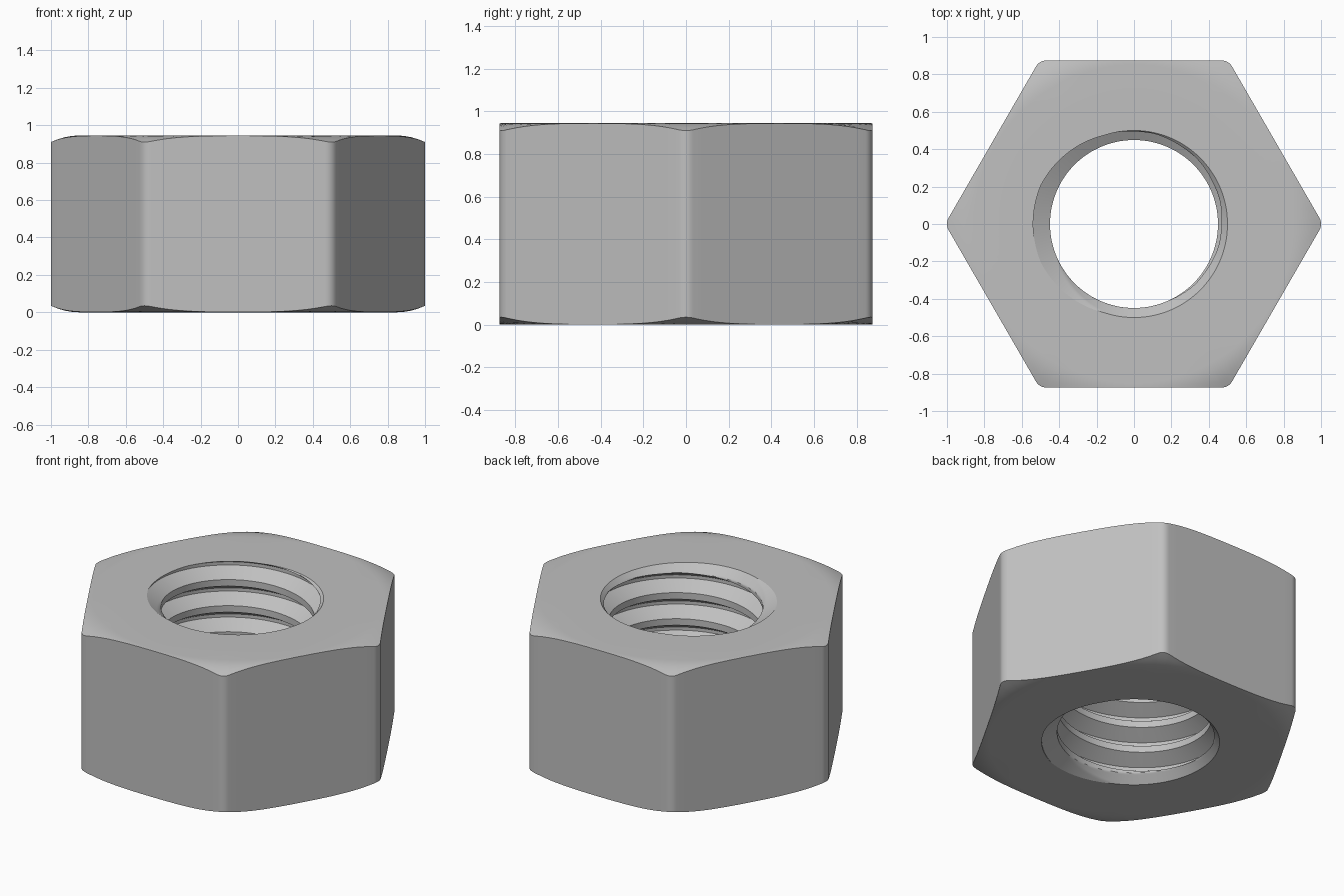
import bpy
import bmesh
from math import cos, sin, sqrt, radians, pi, tau

cube = bpy.data.objects.get("Cube")
if cube:
    bpy.data.objects.remove(cube, do_unlink=True)

# Dimensions
HEIGHT = 0.945
APOTHEM = 0.875                   # centre to flat side
FILLET = 0.067                    # rounding of the six upright edges
CHAMFER_START, CHAMFER_DROP = 0.85, 0.035
MINOR, MAJOR = 0.449, 0.539       # thread crest and root radii
PITCH = 0.168
COUNTERSINK = 0.5
ROWS = 32                         # mesh rows per thread turn

# Column angles, denser at the rounded corners
half = [0.65, 1.3, 1.95] + [2.5 * k for k in range(2, 12)]
offsets = sorted([0, 30] + half + [-a for a in half])
columns = [(radians(60 * s + a), radians(a)) for s in range(6) for a in offsets]
N = len(columns)


def hex_radius(a):
    """Rounded hexagon radius at angle a from the nearest corner."""
    if abs(a) < radians(2):
        c = (APOTHEM - FILLET) / cos(pi / 6)
        return c * cos(a) + sqrt(FILLET ** 2 - (c * sin(a)) ** 2)
    return APOTHEM / cos(pi / 6 - abs(a))


def drop(r):
    """How far the rounded chamfer falls below the end face."""
    t = max(0, r - CHAMFER_START) / (1 - CHAMFER_START)
    return CHAMFER_DROP * t * t


def bore_radius(angle, z):
    """Right-hand thread joined with a countersink at both ends."""
    phase = (z - HEIGHT) / PITCH - (angle - pi) / tau
    d = abs(phase - round(phase))
    t = min(1, max(0, (3 / 8 - d) / (5 / 16)))
    thread = MINOR + (MAJOR - MINOR) * t
    return max(thread, COUNTERSINK - min(z, HEIGHT - z))


bm = bmesh.new()
cache = {}


def point(key, angle, r, z):
    if key not in cache:
        cache[key] = bm.verts.new((r * cos(angle), r * sin(angle), z))
    return cache[key]


def add_face(verts):
    """Make a face, dropping corners that have merged."""
    unique = list(dict.fromkeys(verts))
    if len(unique) > 2:
        bm.faces.new(unique)


def bore_vert(i, j):
    """Rows follow the helix and are trimmed at the two end faces."""
    if i == N:
        i, j = 0, j + ROWS
    angle = columns[i][0]
    z = HEIGHT + (j / ROWS + (angle - pi) / tau) * PITCH
    if z < 0.0005:
        z, j = 0, "bottom"
    elif z > HEIGHT - 0.0005:
        z, j = HEIGHT, "top"
    return point((i, j), angle, bore_radius(angle, z), z)


# Threaded bore
turns = int(HEIGHT / PITCH) + 2
for i in range(N):
    for j in range(-turns * ROWS, 2 * ROWS):
        add_face([bore_vert(i, j), bore_vert(i, j + 1),
                  bore_vert(i + 1, j + 1), bore_vert(i + 1, j)])


# End faces with the rounded chamfer
STEPS = 6


def end_vert(i, k, end):
    i %= N
    angle, a = columns[i]
    if k == 0:
        z = HEIGHT if end == "top" else 0
        return point((i, end), angle, bore_radius(angle, z), z)
    outer = hex_radius(a)
    if k == 1:
        r = 0.72
    else:
        r = CHAMFER_START + (outer - CHAMFER_START) * (k - 2) / (STEPS - 2)
    z = HEIGHT - drop(r) if end == "top" else drop(r)
    return point((i, k, end), angle, r, z)


for i in range(N):
    for end in ("top", "bottom"):
        for k in range(STEPS):
            add_face([end_vert(i, k, end), end_vert(i, k + 1, end),
                      end_vert(i + 1, k + 1, end), end_vert(i + 1, k, end)])
    # Six flat sides
    add_face([end_vert(i, STEPS, "bottom"), end_vert(i + 1, STEPS, "bottom"),
              end_vert(i + 1, STEPS, "top"), end_vert(i, STEPS, "top")])

bmesh.ops.recalc_face_normals(bm, faces=bm.faces)
mesh = bpy.data.meshes.new("hex_nut")
bm.to_mesh(mesh)
bm.free()
nut = bpy.data.objects.new("hex_nut", mesh)
bpy.context.collection.objects.link(nut)

# Plain grey metal
steel = bpy.data.materials.new("steel_grey")
steel.use_nodes = True
colour = (0.53, 0.53, 0.53, 1)
steel.diffuse_color = colour
steel.node_tree.nodes["Principled BSDF"].inputs["Base Color"].default_value = colour
mesh.materials.append(steel)

# Smooth shading with crisp edges
bpy.ops.object.select_all(action="DESELECT")
nut.select_set(True)
bpy.context.view_layer.objects.active = nut
bpy.ops.object.shade_smooth_by_angle(angle=radians(30))
